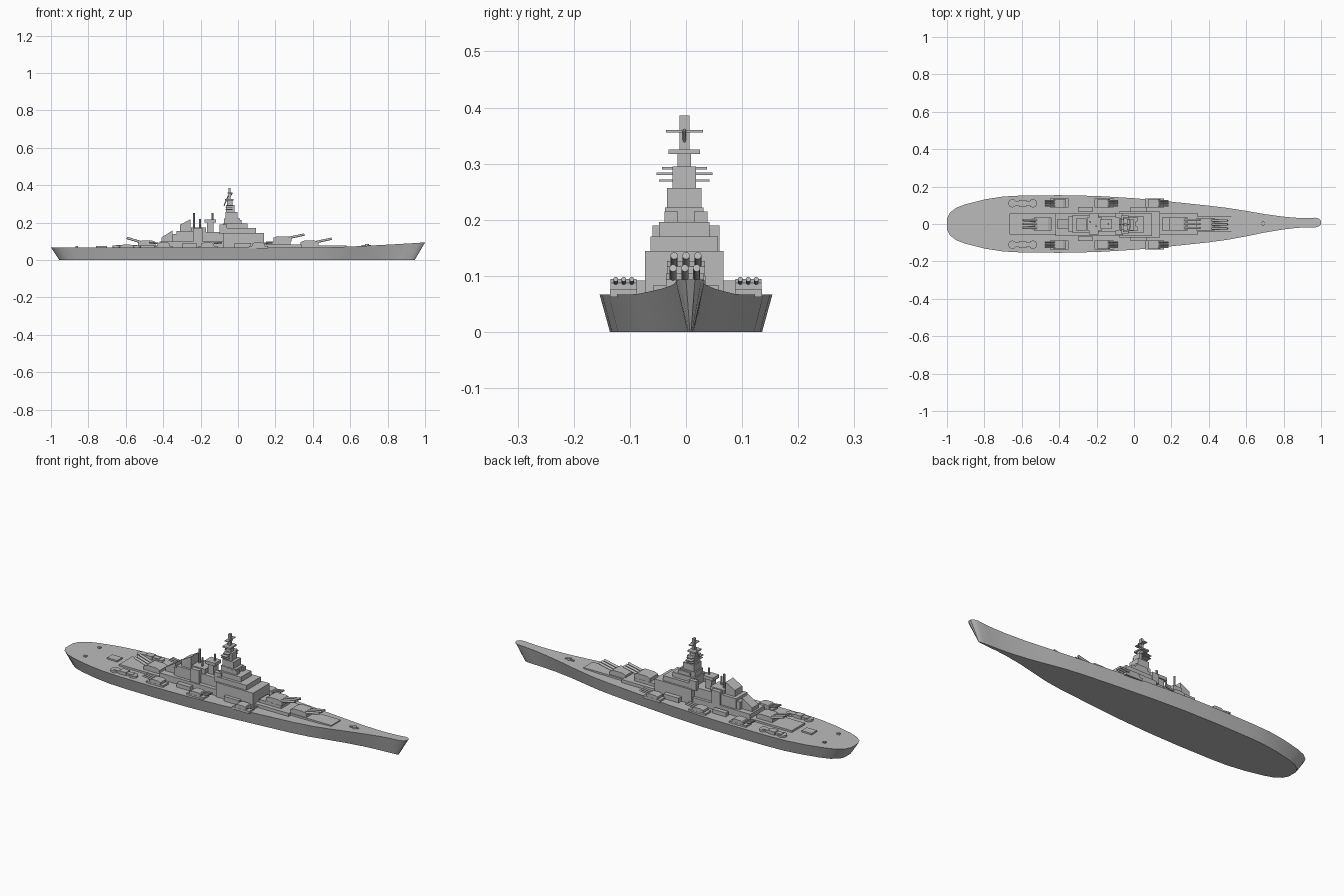
import bpy, bmesh, math
from mathutils import Vector

if "Cube" in bpy.data.objects:
    bpy.data.objects.remove(bpy.data.objects["Cube"], do_unlink=True)

grey = bpy.data.materials.new("warship_grey")
grey.use_nodes = True
grey.diffuse_color = (0.5, 0.5, 0.5, 1)
grey.node_tree.nodes["Principled BSDF"].inputs["Base Color"].default_value = (0.5, 0.5, 0.5, 1)
DECK = 0.067


def finish(name, bm, smooth=False):
    bmesh.ops.recalc_face_normals(bm, faces=bm.faces)
    mesh = bpy.data.meshes.new(name)
    bm.to_mesh(mesh)
    bm.free()
    mesh.materials.append(grey)
    ob = bpy.data.objects.new(name, mesh)
    bpy.context.collection.objects.link(ob)
    if smooth:
        bpy.ops.object.select_all(action='DESELECT')
        ob.select_set(True)
        bpy.context.view_layer.objects.active = ob
        bpy.ops.object.shade_smooth_by_angle(angle=math.radians(35))
    return ob


def loft(name, low, high, smooth=False):
    """Closed solid between two matching rings."""
    bm = bmesh.new()
    a = [bm.verts.new(p) for p in low]
    b = [bm.verts.new(p) for p in high]
    n = len(a)
    for i in range(n):
        j = (i + 1) % n
        bm.faces.new((a[i], a[j], b[j], b[i]))
    bm.faces.new(a[::-1])
    bm.faces.new(b)
    bmesh.ops.triangulate(bm, faces=[f for f in bm.faces if len(f.verts) > 8])
    return finish(name, bm, smooth)


def prism(name, profile, y0, y1):
    return loft(name, [(x, y0, z) for x, z in profile], [(x, y1, z) for x, z in profile])


def box(name, x0, x1, y0, y1, z0, z1):
    return prism(name, [(x0, z0), (x1, z0), (x1, z1), (x0, z1)], y0, y1)


def block(name, x0, x1, half, z1, z0=DECK - 0.005, cy=0):
    return box(name, x0, x1, cy - half, cy + half, z0, z1)


def rod(name, p, q, r, sides=12):
    p, q = Vector(p), Vector(q)
    d = (q - p).normalized()
    u = d.orthogonal().normalized()
    v = d.cross(u)
    ring = [(u * math.cos(t) + v * math.sin(t)) * r
            for t in (2 * math.pi * i / sides for i in range(sides))]
    return loft(name, [p + o for o in ring], [q + o for o in ring], True)


# Hull: deck outline flared out from a narrower flat bottom
outline = [(-1, .03), (-.985, .06), (-.95, .087), (-.9, .106), (-.8, .131), (-.7, .147),
           (-.6, .152), (-.4, .154), (-.2, .15), (0, .138), (.2, .119), (.4, .098),
           (.5, .085), (.6, .068), (.7, .049), (.8, .034), (.87, .027), (.92, .025),
           (.97, .026), (.99, .02), (1, .008)]
top, bottom = [], []
for side in (1, -1):
    for x, w in (outline if side == 1 else outline[::-1]):
        t = max(0, (x - .45) / .55)
        cy = .008 * t
        top.append((x, cy + side * w, DECK + .027 * t ** 1.3))
        bottom.append((x * .95 - .005, cy + side * w * (.88 - .76 * t ** 1.5), 0))
loft("hull", bottom, top, True)

# Low platforms under the main guns
block("aft_gun_platform", -.665, -.42, .055, .077)
block("forward_gun_platform", .13, .34, .058, .084)
block("bow_gun_platform", .33, .58, .04, .077)
block("raised_gun_base", .15, .28, .035, .1)
block("stern_hatch", -.76, -.7, .022, .075)


def turret(name, x, y, z, facing, s, tip_x, tip_z):
    """Sloped gunhouse with three elevated barrels."""
    shape = [(-.05, 0), (-.05, .02), (-.03, .028), (.025, .028), (.045, .018), (.045, 0)]
    prism(name + "_house", [(x + facing * s * a, z + s * b) for a, b in shape],
          y - .034 * s, y + .034 * s)
    for i in (-1, 0, 1):
        by = y + i * .021 * s
        rod(name + "_barrel", (x + facing * .02 * s, by, z + .017 * s),
            (tip_x, by, tip_z), .0065 * s)


turret("upper_forward_turret", .24, 0, .099, 1, 1, .355, .136)
turret("lower_forward_turret", .385, -.002, .076, 1, 1, .5, .114)
turret("aft_turret", -.49, 0, .076, -1, 1, -.595, .118)

# Side batteries and service decks, on both beams
for side in (1, -1):
    y = side * .111
    for x, facing in ((-.4, -1), (-.16, 1), (.11, 1)):
        box("battery_base", x - .05, x + .05, y - .024, y + .024, DECK - .005, .076)
        turret("side_turret", x, y, .075, facing, .68, x + facing * .075, .094)
    for x in (-.65, -.54):
        rod("launch_pad", (x, y, DECK - .005), (x, y, .077), .022, 20)
    block("launch_bridge", -.65, -.54, .012, .08, cy=y)
    block("launch_cradle", -.615, -.575, .017, .084, cy=y)
    block("side_deckhouse", -.02, .07, .012, .092, cy=side * .079)
    block("boat_locker", -.3, -.22, .012, .088, cy=side * .08)
    # Paired details beside the tower and funnels
    block("bridge_wing", -.05, .02, .012, .215, .16, side * .026)
    block("funnel_shoulder", -.24, -.19, .012, .17, .1, side * .045)
    block("director_box", -.1, -.06, .012, .19, .14, side * .048)
    block("stern_bollard", -.87, -.855, .006, .074, cy=side * .06)

# Long deckhouse and stepped bridge
cy = -.003
for name, x0, x1, half, z in (
        ("long_deckhouse", -.42, .14, .06, .1),
        ("forward_deckhouse", -.08, .14, .07, .144),
        ("second_deckhouse", -.08, .095, .06, .17),
        ("bridge_base", -.08, .05, .045, .196),
        ("bridge", -.075, .012, .034, .222),
        ("bridge_top", -.068, -.002, .031, .257),
        ("tower_lower", -.064, -.018, .021, .295),
        ("tower_upper", -.06, -.03, .012, .322),
        ("masthead", -.052, -.04, .009, .386)):
    block(name, x0, x1, half, z, cy=cy)

# Thin cross platforms on the tower and mast
for z, half, thick, x0, x1 in ((.27, .045, .004, -.066, -.03), (.282, .05, .004, -.066, -.03),
                               (.292, .04, .004, -.06, -.028), (.321, .028, .008, -.07, -.025),
                               (.358, .033, .004, -.055, -.035)):
    block("mast_platform", x0, x1, half, z + thick / 2, z - thick / 2, cy)
rod("mast_brace", (-.075, cy, .29), (-.045, cy, .36), .003, 8)
rod("mast_spur", (-.045, cy, .335), (-.03, cy, .36), .003, 8)

# Aft superstructure with sloped funnels
prism("aft_control_house", [(-.41, .07), (-.41, .12), (-.35, .158), (-.35, .07)], -.027, .027)
block("aft_house", -.35, -.3, .042, .14)
prism("aft_funnel", [(-.31, .1), (-.31, .188), (-.255, .218), (-.255, .1)], -.034, .03)
block("funnel_base", -.33, -.24, .047, .155)
block("midship_house", -.25, -.17, .036, .175)
block("link_house", -.19, -.08, .042, .15)
block("director_tower", -.165, -.13, .02, .2)
block("director_head", -.178, -.118, .026, .217, .2)
for x, y, z in ((-.235, .012, .25), (-.203, -.012, .22), (-.137, 0, .252)):
    rod("pole_mast", (x, y, .12), (x, y, z), .005, 8)

# Foredeck winches
rod("anchor_winch", (.69, .003, .07), (.69, .003, .085), .011, 12)
block("winch_housing", .66, .71, .005, .081, cy=.004)
